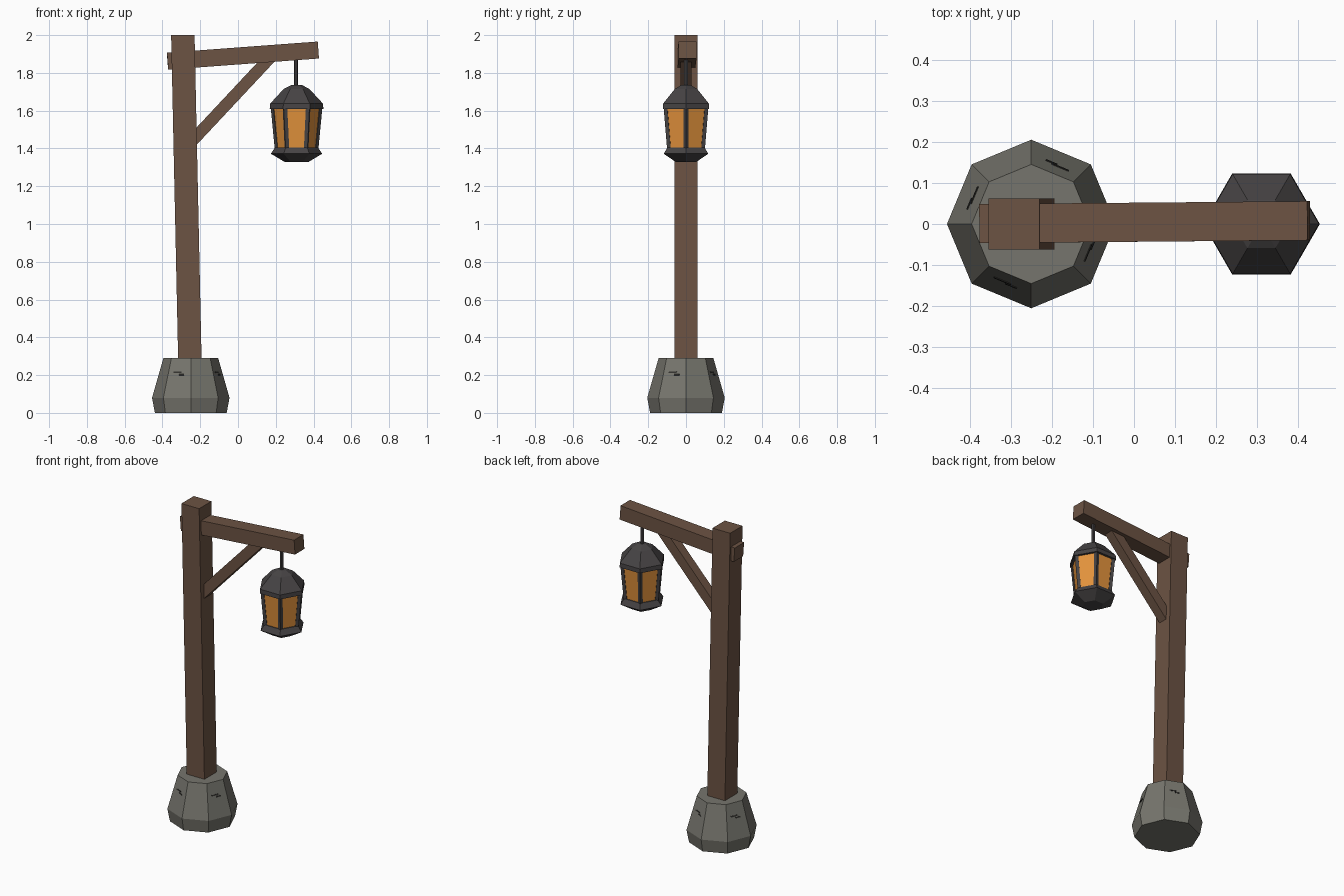
import bpy, bmesh, math
from mathutils import Vector, Matrix, Euler

cube = bpy.data.objects.get("Cube")
if cube:
    bpy.data.objects.remove(cube, do_unlink=True)


def material(name, rgb):
    """Flat material from 0-255 display values."""
    lin = [((c / 255 + 0.055) / 1.055) ** 2.4 for c in rgb] + [1]
    m = bpy.data.materials.new(name)
    m.use_nodes = True
    m.diffuse_color = lin
    bsdf = m.node_tree.nodes["Principled BSDF"]
    bsdf.inputs["Base Color"].default_value = lin
    bsdf.inputs["Roughness"].default_value = 0.9
    return m


wood = material("brown wood", (108, 83, 67))
stone = material("grey stone", (118, 117, 109))
crack = material("dark crack", (50, 49, 46))
metal = material("dark iron", (70, 67, 68))
glass = material("amber glass", (228, 147, 60))


def add_object(name, bm, mat):
    bmesh.ops.recalc_face_normals(bm, faces=bm.faces)
    mesh = bpy.data.meshes.new(name)
    bm.to_mesh(mesh)
    bm.free()
    mesh.materials.append(mat)
    ob = bpy.data.objects.new(name, mesh)
    bpy.context.collection.objects.link(ob)
    return ob


def lathe(name, mat, sides, centre, profile):
    """Faceted solid from (radius, height) rings, capped at both ends."""
    bm = bmesh.new()
    rings = []
    for r, z in profile:
        rings.append([bm.verts.new((centre + r * math.cos(a), r * math.sin(a), z))
                      for a in (math.tau * i / sides for i in range(sides))])
    for low, high in zip(rings, rings[1:]):
        for i in range(sides):
            j = (i + 1) % sides
            bm.faces.new((low[i], low[j], high[j], high[i]))
    bm.faces.new(rings[0])
    bm.faces.new(rings[-1])
    return add_object(name, bm, mat)


def beam(name, mat, start, end, width, depth):
    """Square-ended bar between two points; width is across, depth is sideways."""
    start, end = Vector(start), Vector(end)
    along = (end - start).normalized()
    side = Vector((0, 1, 0))
    side = (side - along * side.dot(along)).normalized()
    across = side.cross(along)
    bm = bmesh.new()
    bmesh.ops.create_cube(bm, size=1)
    for v in bm.verts:
        x, y, z = v.co
        v.co = (start + end) / 2 + across * x * width + side * y * depth \
            + along * z * (end - start).length
    return add_object(name, bm, mat)


# Stone foot
FOOT = -0.25
lathe("stone_foot", stone, 8, FOOT, [(0.19, 0), (0.205, 0.08), (0.145, 0.29)])

# Short cracks on every other side of the foot
bm = bmesh.new()
for k in range(4):
    for offset, z, length in ((-0.012, 0.215, 0.045), (0.012, 0.203, 0.03)):
        apothem = (0.205 - 0.06 * (z - 0.08) / 0.21) * math.cos(math.pi / 8)
        turn = Matrix.Rotation(math.radians(67.5 + 90 * k), 4, "Z")
        place = Matrix.Translation((apothem, offset, z))
        tilt = Euler((0, math.radians(-14.8), 0)).to_matrix().to_4x4()
        size = Matrix.Diagonal((0.004, length, 0.008, 1))
        bmesh.ops.create_cube(bm, size=1, matrix=Matrix.Translation((FOOT, 0, 0))
                              @ turn @ place @ tilt @ size)
add_object("foot_cracks", bm, crack)

# Leaning post with a level top
bm = bmesh.new()
bmesh.ops.create_cube(bm, size=1)
for v in bm.verts:
    top = v.co.z > 0
    v.co = ((-0.292 if top else -0.253) + v.co.x * 0.124, v.co.y * 0.124, 2 if top else 0.2)
add_object("post", bm, wood)

# Arm and diagonal brace
beam("arm", wood, (-0.373, 0.001, 1.862), (0.425, 0.008, 1.921), 0.09, 0.095)
beam("brace", wood, (-0.25, 0, 1.432), (0.175, 0, 1.886), 0.063, 0.06)

# Hanging lantern
LAMP = 0.31
lathe("hanger_rod", metal, 6, LAMP - 0.003, [(0.011, 1.72), (0.011, 1.89)])
lathe("lantern_roof", metal, 6, LAMP,
      [(0.142, 1.61), (0.14, 1.637), (0.068, 1.715), (0.026, 1.737)])
lathe("lantern_glass", glass, 6, LAMP, [(0.105, 1.39), (0.126, 1.62)])
lathe("lantern_base", metal, 6, LAMP, [(0.062, 1.328), (0.136, 1.372), (0.113, 1.406)])

# Bars along the glass corners
for i in range(6):
    a = math.tau * i / 6
    c, s = math.cos(a), math.sin(a)
    bar = lathe(f"lantern_bar_{i + 1}", metal, 4, 0, [(0.014, 1.39), (0.014, 1.62)])
    for v in bar.data.vertices:
        r = 0.101 if v.co.z < 1.5 else 0.123
        v.co = (LAMP + c * (r + v.co.x) - s * v.co.y, s * (r + v.co.x) + c * v.co.y, v.co.z)
